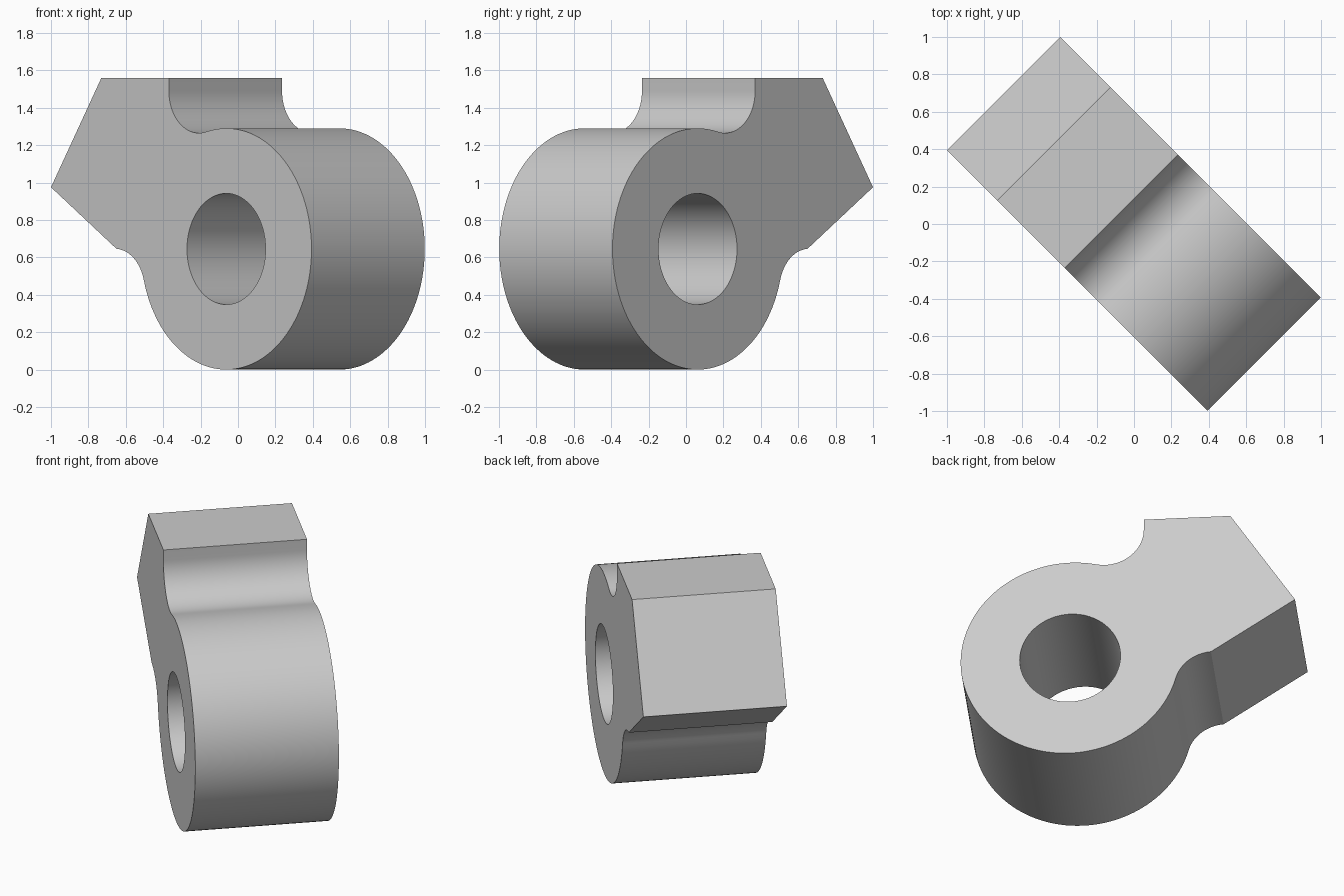
import bpy, bmesh
from math import sin, cos, radians, degrees, atan2, sqrt, pi
from mathutils import Vector

cube = bpy.data.objects.get("Cube")
if cube:
    bpy.data.objects.remove(cube, do_unlink=True)

HALF = 0.428               # half thickness of the plate
HUB = Vector((0.339, 0.645))
HUB_R, BORE_R, FILLET_R = 0.645, 0.297, 0.226


def arc(center, radius, start, end, steps):
    """Points along an arc, angles in degrees."""
    angles = [radians(start + (end - start) * i / steps) for i in range(steps + 1)]
    return [Vector((center.x + radius * cos(a), center.y + radius * sin(a))) for a in angles]


# Fillet centres lie at one fillet radius outside the hub
reach = HUB_R + FILLET_R
top_u = -0.095 + FILLET_R
top_c = Vector((top_u, HUB.y + sqrt(reach ** 2 - (HUB.x - top_u) ** 2)))
low_z = 0.42
low_c = Vector((HUB.x - sqrt(reach ** 2 - (HUB.y - low_z) ** 2), low_z))
top_a = degrees(atan2(top_c.y - HUB.y, top_c.x - HUB.x))
low_a = degrees(atan2(low_c.y - HUB.y, low_c.x - HUB.x))

# Outline: angular head, upper fillet, round hub, lower fillet
outline = [Vector((-0.986, 0.975)), Vector((-0.605, 1.56)), Vector((-0.095, 1.56))]
outline += arc(top_c, FILLET_R, 180, top_a + 180, 24)[:-1]
outline += arc(HUB, HUB_R, top_a, low_a, 96)
outline += arc(low_c, FILLET_R, low_a + 180, 87, 18)[1:]
bore = arc(HUB, BORE_R, 0, 360, 64)[:-1]

# Fill the outline around the bore and extrude to thickness
bm = bmesh.new()
edges = []
for loop in (outline, bore):
    verts = [bm.verts.new((p.x, -HALF, p.y)) for p in loop]
    edges += [bm.edges.new((verts[i - 1], verts[i])) for i in range(len(verts))]
bmesh.ops.triangle_fill(bm, edges=edges, use_beauty=True)
extruded = bmesh.ops.extrude_face_region(bm, geom=bm.faces[:])
moved = [v for v in extruded["geom"] if isinstance(v, bmesh.types.BMVert)]
bmesh.ops.translate(bm, verts=moved, vec=(0, 2 * HALF, 0))
bmesh.ops.recalc_face_normals(bm, faces=bm.faces[:])

mesh = bpy.data.meshes.new("lever_body")
bm.to_mesh(mesh)
bm.free()
body = bpy.data.objects.new("lever_body", mesh)
bpy.context.collection.objects.link(body)
body.rotation_euler.z = -pi / 4

# Plain grey finish
grey = bpy.data.materials.new("plain_grey")
grey.use_nodes = True
grey.diffuse_color = (0.6, 0.6, 0.6, 1)
grey.node_tree.nodes["Principled BSDF"].inputs["Base Color"].default_value = (0.6, 0.6, 0.6, 1)
mesh.materials.append(grey)

bpy.ops.object.select_all(action="DESELECT")
body.select_set(True)
bpy.context.view_layer.objects.active = body
bpy.ops.object.shade_smooth_by_angle(angle=radians(20))
